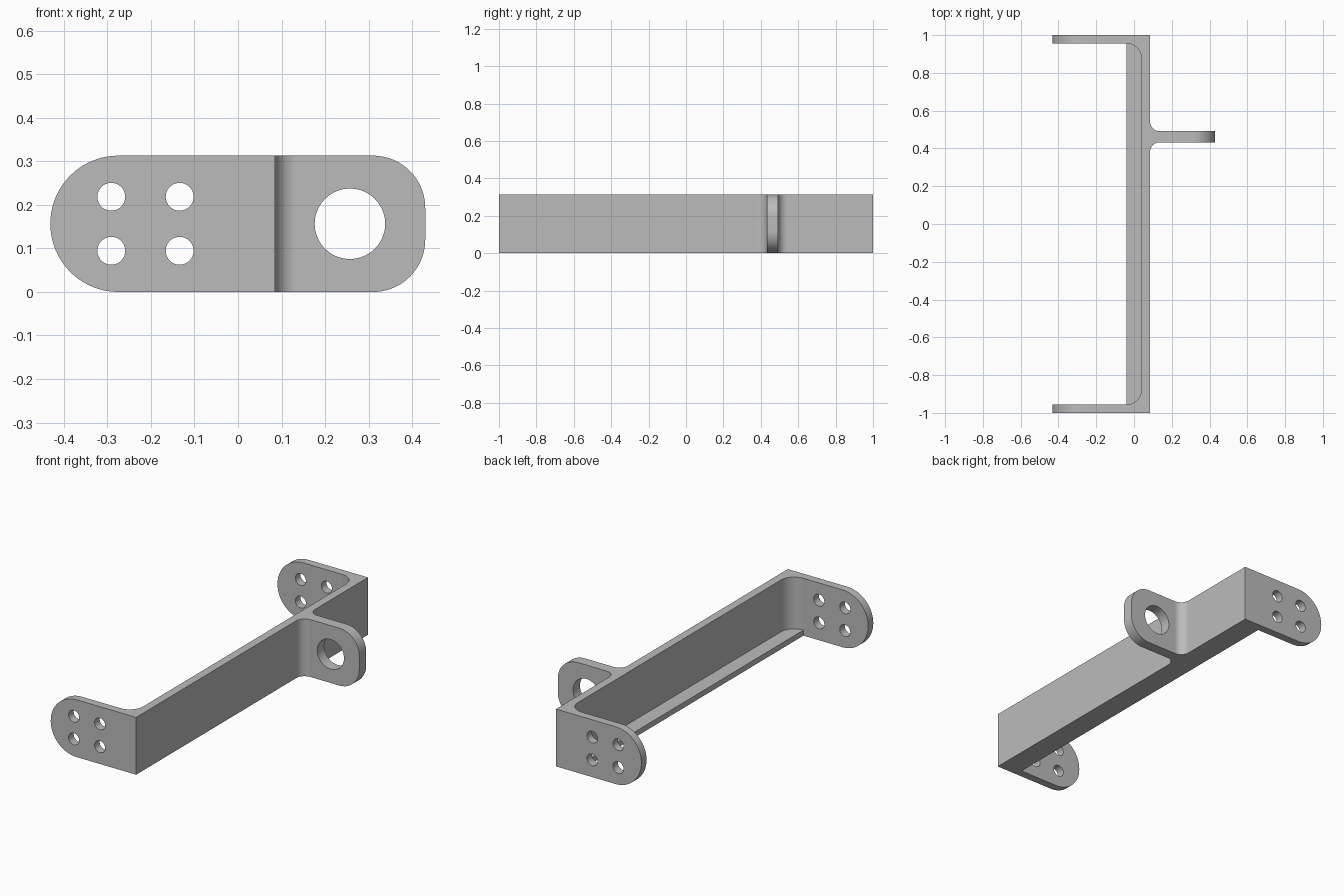
import bpy, bmesh
from math import radians, cos, sin
from mathutils import Vector

if "Cube" in bpy.data.objects:
    bpy.data.objects.remove(bpy.data.objects["Cube"], do_unlink=True)

HEIGHT = 0.313
MID = HEIGHT / 2
WEB_OUT, WEB_IN, FLANGE_EDGE = 0.085, 0.04, -0.04
EAR_IN = 0.956
LUG_LOW, LUG_HIGH = 0.432, 0.492
BEND, FILLET, LUG_ROUND = 0.08, 0.05, 0.12
OVER = 0.5

steel = bpy.data.materials.new("plain grey steel")
steel.use_nodes = True
grey = (0.5, 0.5, 0.5, 1)
steel.diffuse_color = grey
steel.node_tree.nodes["Principled BSDF"].inputs["Base Color"].default_value = grey


def arc(cx, cy, r, start, end, steps=12):
    angles = [radians(start + (end - start) * i / steps) for i in range(steps + 1)]
    return [(cx + r * cos(a), cy + r * sin(a)) for a in angles]


def prism(name, outline, low, high, axis="z"):
    """Extrude an outline along z (plan outline) or y (front outline)."""
    def place(u, v):
        return (u, v, low) if axis == "z" else (u, low, v)
    bm = bmesh.new()
    face = bm.faces.new([bm.verts.new(place(u, v)) for u, v in outline])
    extruded = bmesh.ops.extrude_face_region(bm, geom=[face])["geom"]
    shift = Vector((0, 0, high - low) if axis == "z" else (0, high - low, 0))
    bmesh.ops.translate(bm, vec=shift,
                        verts=[g for g in extruded if isinstance(g, bmesh.types.BMVert)])
    bmesh.ops.recalc_face_normals(bm, faces=bm.faces)
    mesh = bpy.data.meshes.new(name)
    bm.to_mesh(mesh)
    bm.free()
    mesh.materials.append(steel)
    obj = bpy.data.objects.new(name, mesh)
    bpy.context.collection.objects.link(obj)
    return obj


def combine(target, tool, operation):
    tool.hide_render = True
    mod = target.modifiers.new(operation, "BOOLEAN")
    mod.operation, mod.solver, mod.object = operation, "EXACT", tool
    bpy.context.view_layer.objects.active = target
    bpy.ops.object.modifier_apply(modifier=mod.name)
    bpy.data.objects.remove(tool, do_unlink=True)


# Web, two end ears and side lug as one plan outline
bend_y = EAR_IN - BEND
fillet_x = WEB_OUT + FILLET
plan = [(-OVER, -1), (WEB_OUT, -1)]
plan += arc(fillet_x, LUG_LOW - FILLET, FILLET, 180, 90)
plan += [(OVER, LUG_LOW), (OVER, LUG_HIGH)]
plan += arc(fillet_x, LUG_HIGH + FILLET, FILLET, 270, 180)
plan += [(WEB_OUT, 1), (-OVER, 1), (-OVER, EAR_IN)]
plan += arc(FLANGE_EDGE, bend_y, BEND, 90, 0)
plan += arc(FLANGE_EDGE, -bend_y, BEND, 0, -90)
plan += [(-OVER, -EAR_IN)]
bracket = prism("bracket", plan, -0.1, OVER)

# Thin bottom flange between the ears
fx, fy = WEB_IN + 0.02, EAR_IN + 0.02
flange = prism("bottom_flange",
               [(FLANGE_EDGE, -fy), (fx, -fy), (fx, fy), (FLANGE_EDGE, fy)], -0.05, 0.03)
combine(bracket, flange, "UNION")

# Trim to the rounded ends of the ears and the lug
lug_x = 0.43 - LUG_ROUND
side = arc(MID - 0.431, MID, MID, 270, 90, 40)
side += arc(lug_x, HEIGHT - LUG_ROUND, LUG_ROUND, 90, 0, 20)
side += arc(lug_x, LUG_ROUND, LUG_ROUND, 0, -90, 20)
combine(bracket, prism("end_trim", side, -1.2, 1.2, "y"), "INTERSECT")

# Four bolt holes through each ear, one large hole in the lug
holes = [(x, MID + dz, 0.032) for x in (-0.291, -0.134) for dz in (-0.062, 0.062)]
holes.append((0.257, MID, 0.081))
for x, z, r in holes:
    outline = arc(x, z, r, 0, 360, 40)[:-1]
    combine(bracket, prism("hole_cutter", outline, -1.3, 1.3, "y"), "DIFFERENCE")

# Smooth bends with crisp plate edges
bpy.ops.object.select_all(action="DESELECT")
bracket.select_set(True)
bpy.context.view_layer.objects.active = bracket
bpy.ops.object.shade_smooth_by_angle(angle=radians(30))
weighted = bracket.modifiers.new("flat plate normals", "WEIGHTED_NORMAL")
weighted.keep_sharp = True
